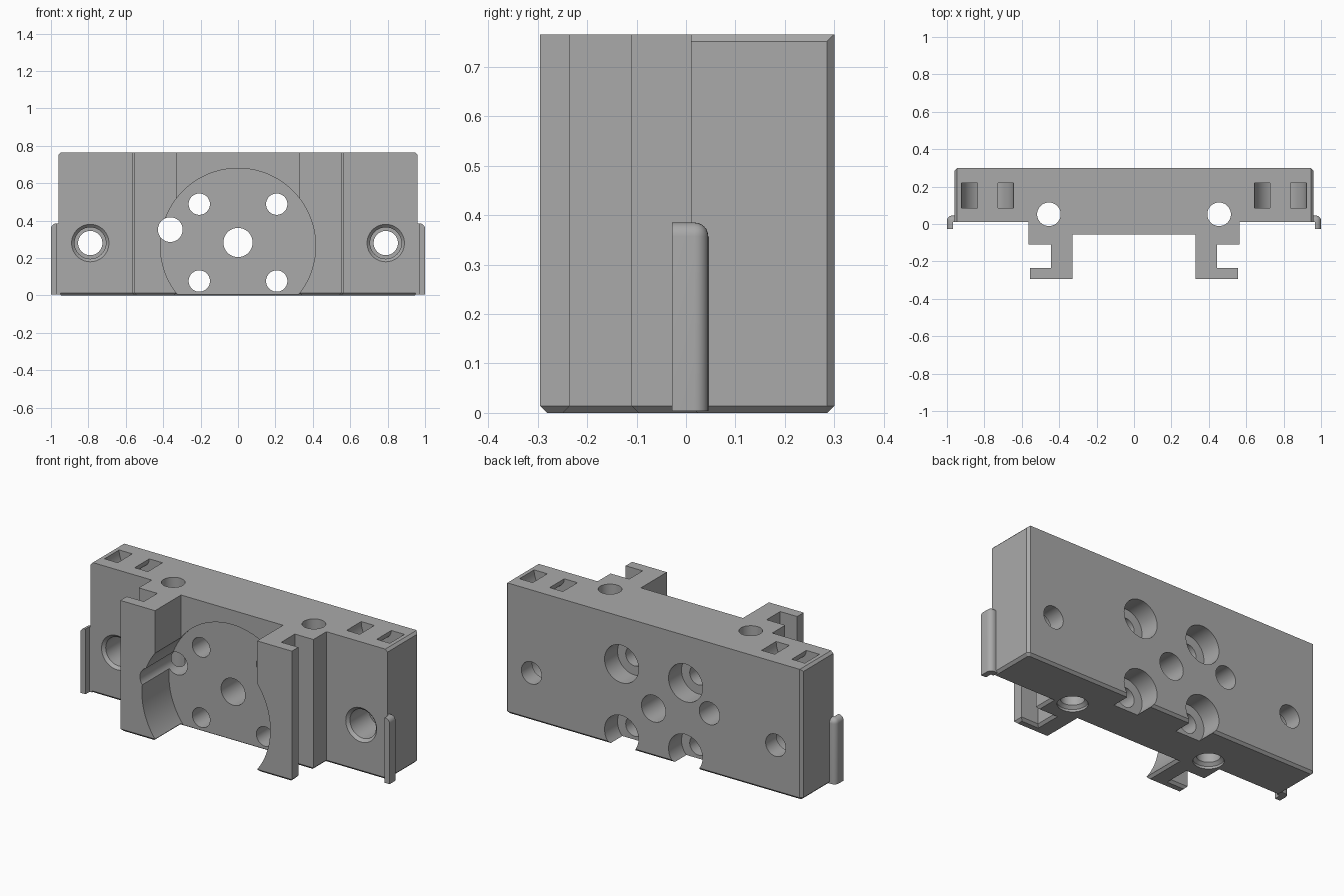
import bpy, bmesh, math
from mathutils import Vector, Matrix

if "Cube" in bpy.data.objects:
    bpy.data.objects.remove(bpy.data.objects["Cube"])

H = 0.765

grey = bpy.data.materials.new("plain grey")
grey.use_nodes = True
grey.diffuse_color = (0.4, 0.4, 0.4, 1)
grey.node_tree.nodes["Principled BSDF"].inputs["Base Color"].default_value = (0.4, 0.4, 0.4, 1)


def finish(bm, name):
    bmesh.ops.recalc_face_normals(bm, faces=bm.faces)
    me = bpy.data.meshes.new(name)
    bm.to_mesh(me)
    bm.free()
    ob = bpy.data.objects.new(name, me)
    bpy.context.collection.objects.link(ob)
    me.materials.append(grey)
    return ob


def prism(outline, z0, z1):
    """Extrude an xy outline from z0 to z1."""
    bm = bmesh.new()
    face = bm.faces.new([bm.verts.new((x, y, z0)) for x, y in outline])
    top = bmesh.ops.extrude_face_region(bm, geom=[face])["geom"]
    for v in top:
        if isinstance(v, bmesh.types.BMVert):
            v.co.z = z1
    bmesh.ops.recalc_face_normals(bm, faces=bm.faces)
    return bm


def lathe(profile, centre, axis, sides=64):
    """Stepped round cutter: (distance, radius) pairs along an axis."""
    bm = bmesh.new()
    turn = Vector((0, 0, 1)).rotation_difference(Vector(axis)).to_matrix()
    rings = []
    for t, r in profile:
        rings.append([bm.verts.new(Vector(centre) + turn @ Vector(
            (r * math.cos(a), r * math.sin(a), t)))
            for a in [2 * math.pi * i / sides for i in range(sides)]])
    for a, b in zip(rings, rings[1:]):
        for i in range(sides):
            j = (i + 1) % sides
            bm.faces.new((a[i], a[j], b[j], b[i]))
    bm.faces.new(rings[0])
    bm.faces.new(rings[-1])
    return finish(bm, "cutter")


def boolean(target, tool, mode="DIFFERENCE"):
    tool.hide_render = True
    mod = target.modifiers.new("cut", "BOOLEAN")
    mod.operation = mode
    mod.solver = "EXACT"
    mod.object = tool
    bpy.context.view_layer.objects.active = target
    bpy.ops.object.modifier_apply(modifier=mod.name)
    bpy.data.objects.remove(tool)


def smooth(ob):
    bpy.ops.object.select_all(action="DESELECT")
    ob.select_set(True)
    bpy.context.view_layer.objects.active = ob
    bpy.ops.object.shade_smooth_by_angle(angle=math.radians(30))


# Body: block with two flanged rails on the front
half = [(0.33, -0.055), (0.33, -0.295), (0.555, -0.295), (0.555, -0.235),
        (0.445, -0.235), (0.445, -0.11), (0.565, -0.11), (0.565, 0.01),
        (0.96, 0.01), (0.96, 0.285), (0.945, 0.30)]
bm = prism(half + [(-x, y) for x, y in reversed(half)], 0, H)
edges = []
for e in bm.edges:
    a, b = e.verts
    low = a.co.z < 0.01 and b.co.z < 0.01
    high_side = min(a.co.z, b.co.z) > H - 0.01 and min(abs(a.co.x), abs(b.co.x)) > 0.955
    if low or high_side:
        edges.append(e)
bmesh.ops.bevel(bm, geom=edges, offset=0.014, offset_type="OFFSET", segments=1,
                affect="EDGES", clamp_overlap=False)
body = finish(bm, "carriage_body")

Y = (0, 1, 0)

# Round clearance between the rails
boolean(body, lathe([(-0.5, 0.415), (-0.045, 0.415)], (0, 0, 0.265), Y, 128))

# Centre hole and cable hole
boolean(body, lathe([(-0.5, 0.078), (0.5, 0.078)], (0, 0, 0.283), Y))
boolean(body, lathe([(-0.5, 0.066), (0.5, 0.066)], (-0.362, 0, 0.352), Y))

for s in (-1, 1):
    # Counterbored screw holes, sunk from the back
    for z in (0.488, 0.077):
        boolean(body, lathe([(-0.5, 0.057), (0.18, 0.057), (0.18, 0.11), (0.5, 0.11)],
                            (s * 0.207, 0, z), Y))
    # Outer mounting holes, sunk from the front
    boolean(body, lathe([(-0.05, 0.1), (0.01, 0.1), (0.026, 0.084), (0.2, 0.084),
                         (0.2, 0.065), (0.5, 0.065)], (s * 0.79, 0, 0.28), Y))
    # Vertical bores, flared at the bottom
    boolean(body, lathe([(-0.1, 0.08), (0.014, 0.08), (0.03, 0.063), (1, 0.063)],
                        (s * 0.455, 0.052, 0), (0, 0, 1)))
    # Curved tie channels joining each pair of top slots
    ring = lathe([(0.085, 0.14), (0.22, 0.14)], (s * 0.783, 0, H), Y)
    boolean(ring, lathe([(0, 0.055), (0.4, 0.055)], (s * 0.783, 0, H), Y))
    boolean(body, ring)

# Slanted cable groove on the back, with a small retaining tooth
start, end = Vector((-0.362, 0, 0.352)), Vector((-0.69, 0, H))
run = (end - start).normalized()
across = Vector((-run.z, 0, run.x))
frame = Matrix((across, Vector(Y), run)).transposed().to_4x4()
frame.translation = start


def slanted_block(x0, x1, y0, y1, z0, z1, round_floor=0):
    bm = prism([(x0, y0), (x1, y0), (x1, y1), (x0, y1)], z0, z1)
    if round_floor:
        floor = [e for e in bm.edges if all(v.co.y < y0 + 0.001 for v in e.verts)
                 and abs(e.verts[0].co.z - e.verts[1].co.z) > 0.1]
        bmesh.ops.bevel(bm, geom=floor, offset=round_floor, segments=6,
                        profile=0.5, affect="EDGES")
    bm.transform(frame)
    return finish(bm, "cutter")


boolean(body, slanted_block(-0.066, 0.066, 0.232, 0.4, 0, 0.75, 0.04))
boolean(body, slanted_block(0.03, 0.08, 0.225, 0.2995, 0.2, 0.235), "UNION")
smooth(body)

# Side tabs with rounded outer edges
for s, side in ((-1, "right"), (1, "left")):
    bm = prism([(0.95, 0.01), (0.967, 0.01), (0.967, -0.028), (1, -0.028),
                (1, 0.045), (0.95, 0.045)], 0.004, 0.385)
    picked = []
    for e in bm.edges:
        outer = all(v.co.x > 0.999 for v in e.verts)
        back = all(v.co.y > 0.044 for v in e.verts)
        top = all(v.co.z > 0.38 for v in e.verts)
        if outer + back + top >= 2:
            picked.append(e)
    bmesh.ops.bevel(bm, geom=picked, offset=0.028, segments=6, profile=0.5, affect="EDGES")
    bm.transform(Matrix.Diagonal((s, 1, 1, 1)))
    smooth(finish(bm, side + "_side_tab"))
